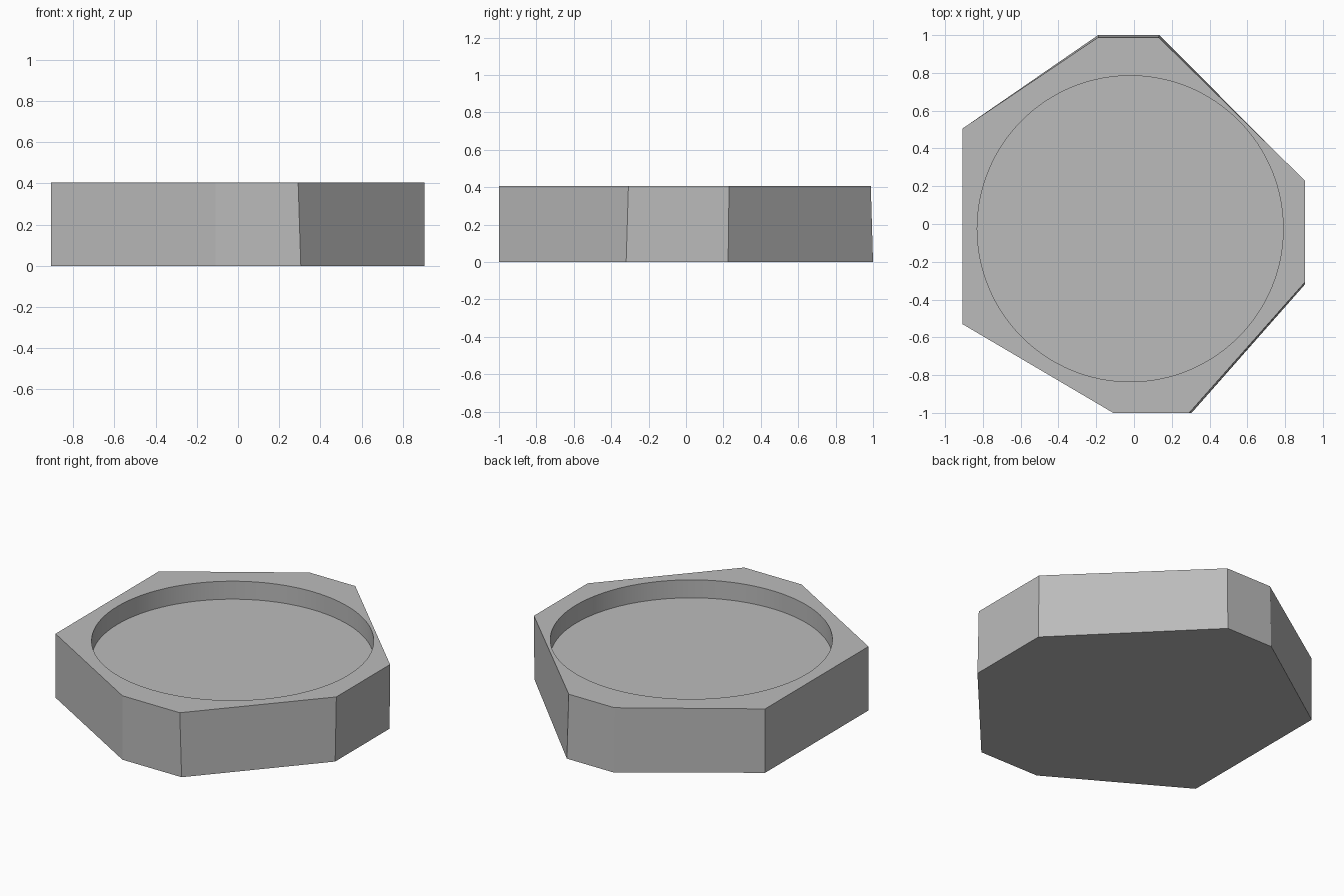
import bpy, bmesh, math
from mathutils import Matrix

if "Cube" in bpy.data.objects:
    bpy.data.objects.remove(bpy.data.objects["Cube"])

HEIGHT = 0.405
DEPTH = 0.114
RADIUS = 0.81
CENTRE = (-0.02, -0.025)

# Irregular eight-sided outlines, anticlockwise; the sides lean in slightly
bottom = [(-0.11, -1.0), (0.305, -1.0), (0.905, -0.32), (0.905, 0.225),
          (0.135, 1.0), (-0.19, 1.0), (-0.908, 0.505), (-0.908, -0.53)]
top = [(-0.11, -1.0), (0.292, -1.0), (0.905, -0.308), (0.905, 0.23),
       (0.13, 0.988), (-0.19, 0.988), (-0.908, 0.505), (-0.908, -0.53)]


def add_object(name, bm):
    bmesh.ops.recalc_face_normals(bm, faces=bm.faces)
    mesh = bpy.data.meshes.new(name)
    bm.to_mesh(mesh)
    bm.free()
    obj = bpy.data.objects.new(name, mesh)
    bpy.context.collection.objects.link(obj)
    return obj


# Solid block
bm = bmesh.new()
lower = [bm.verts.new((x, y, 0)) for x, y in bottom]
upper = [bm.verts.new((x, y, HEIGHT)) for x, y in top]
bm.faces.new(lower[::-1])
bm.faces.new(upper)
for i in range(8):
    j = (i + 1) % 8
    bm.faces.new((lower[i], lower[j], upper[j], upper[i]))
tray = add_object("tray", bm)

grey = bpy.data.materials.new("grey")
grey.diffuse_color = (0.5, 0.5, 0.5, 1)
grey.use_nodes = True
grey.node_tree.nodes["Principled BSDF"].inputs["Base Color"].default_value = grey.diffuse_color
tray.data.materials.append(grey)

# Round recess cutter
bm = bmesh.new()
bmesh.ops.create_cone(bm, cap_ends=True, segments=128, radius1=RADIUS,
                      radius2=RADIUS, depth=2 * DEPTH,
                      matrix=Matrix.Translation((*CENTRE, HEIGHT)))
cutter = add_object("recess_cutter", bm)
cutter.data.materials.append(grey)
cutter.hide_render = True

cut = tray.modifiers.new("recess", 'BOOLEAN')
cut.operation = 'DIFFERENCE'
cut.solver = 'EXACT'
cut.object = cutter

# Apply the recess, then smooth its round wall
bpy.context.view_layer.objects.active = tray
tray.select_set(True)
cutter.select_set(False)
bpy.ops.object.modifier_apply(modifier=cut.name)
bpy.data.objects.remove(cutter)
bpy.ops.object.shade_smooth_by_angle(angle=math.radians(20))
